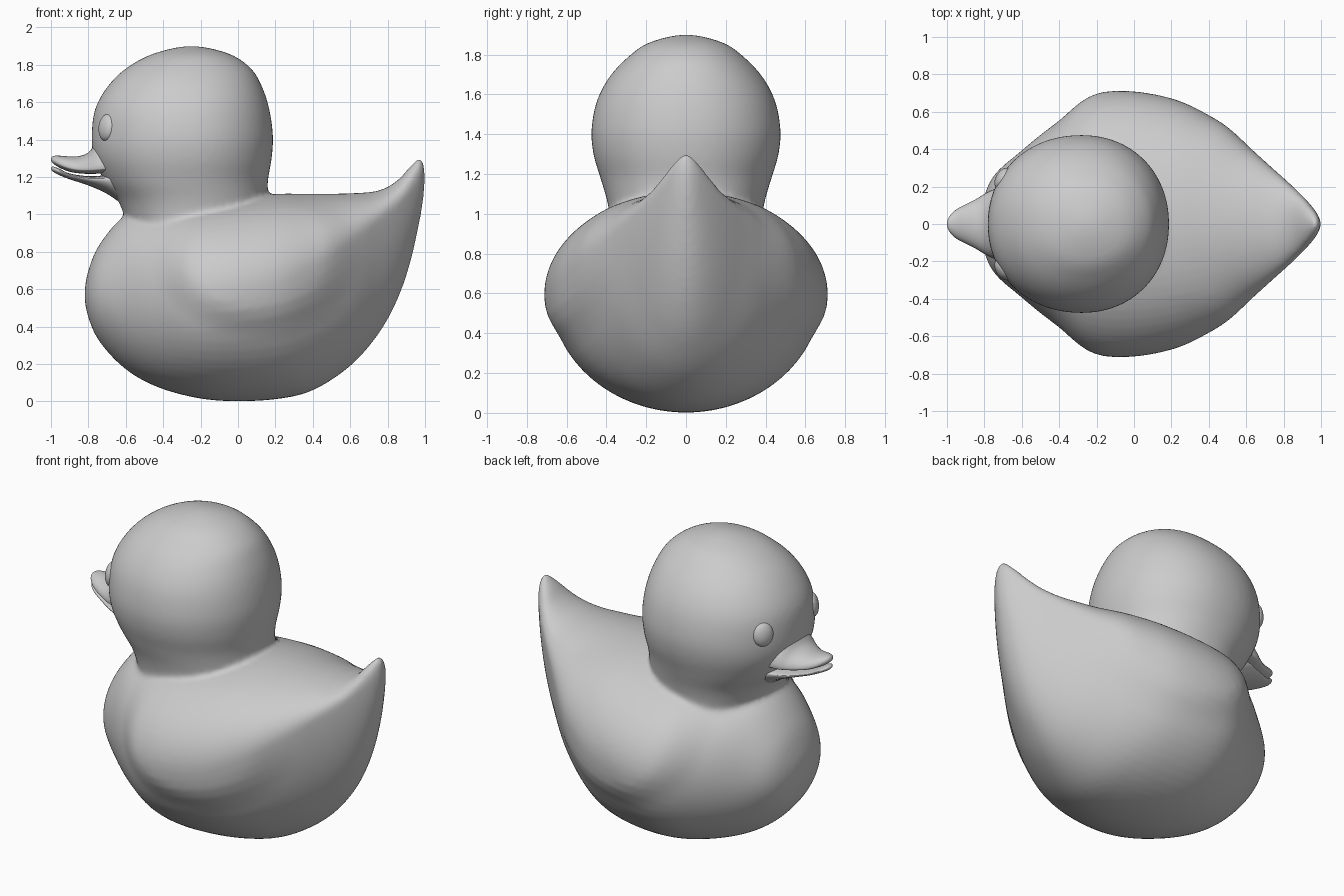
import bpy, bmesh, math
from mathutils import Vector

if "Cube" in bpy.data.objects:
    bpy.data.objects.remove(bpy.data.objects["Cube"])


def spline(p0, p1, p2, p3, t):
    return [0.5 * (2 * b + (c - a) * t + (2 * a - 5 * b + 4 * c - d) * t * t
                   + (3 * b - a - 3 * c + d) * t ** 3)
            for a, b, c, d in zip(p0, p1, p2, p3)]


def beyond(end, nxt):
    # mirrored neighbour rounds off a closed tip; open ends continue straight
    if end[3] == 0:
        return (nxt[0], nxt[2], nxt[1], -nxt[3], nxt[4])
    return tuple(2 * a - b for a, b in zip(end, nxt))


def loft(name, rows, upright=False, sides=64, steps=6, power=2.0):
    """rows: position, low, high, half width, widest point of each oval section"""
    pts = [beyond(rows[0], rows[1])] + list(rows) + [beyond(rows[-1], rows[-2])]
    stations = [spline(*pts[i:i + 4], s / steps)
                for i in range(len(rows) - 1) for s in range(steps)] + [rows[-1]]
    bm = bmesh.new()
    rings = []
    for pos, lo, hi, hw, mid in stations:
        ring = []
        for k in range(sides):
            a = 2 * math.pi * k / sides
            c, s = [math.copysign(abs(f) ** (2 / power), f) for f in (math.cos(a), math.sin(a))]
            h = mid + s * ((hi - mid) if s > 0 else (mid - lo))
            ring.append(bm.verts.new((h, c * hw, pos) if upright else (pos, c * hw, h)))
        rings.append(ring)
    for r, q in zip(rings, rings[1:]):
        for k in range(sides):
            n = (k + 1) % sides
            bm.faces.new((r[k], r[n], q[n], q[k]))
    bm.faces.new(rings[0])
    bm.faces.new(rings[-1])
    bmesh.ops.remove_doubles(bm, verts=bm.verts, dist=1e-5)
    bmesh.ops.recalc_face_normals(bm, faces=bm.faces)
    for f in bm.faces:
        f.smooth = True
    me = bpy.data.meshes.new(name)
    bm.to_mesh(me)
    bm.free()
    ob = bpy.data.objects.new(name, me)
    bpy.context.collection.objects.link(ob)
    return ob


# Body with upturned tail, lofted from breast to tail tip
body = loft("body", [
    (-.82, .57, .57, 0, .57), (-.80, .45, .70, .15, .57), (-.74, .32, .84, .27, .57),
    (-.61, .18, .99, .385, .57), (-.45, .085, 1.045, .515, .58), (-.25, .025, 1.07, .65, .59),
    (-.05, .002, 1.09, .68, .60), (.2, .012, 1.11, .64, .64), (.4, .06, 1.11, .55, .72),
    (.6, .19, 1.113, .42, .85), (.75, .36, 1.127, .29, .97), (.85, .54, 1.18, .20, 1.05),
    (.92, .74, 1.255, .13, 1.12), (.97, .96, 1.302, .07, 1.17), (.99, 1.08, 1.275, .035, 1.19),
    (1.0, 1.2, 1.2, 0, 1.2)])

# Low swelling on each side for the folded wings
for v in body.data.vertices:
    d = math.hypot((v.co.x - .1) / .52, (v.co.z - .8) / .42)
    t = max(0, min(1, (1.1 - d) / .4))
    v.co.y += math.copysign(.032 * t * t * (3 - 2 * t) * min(1, abs(v.co.y) / .35), v.co.y)

# Head and neck, lofted upwards
head = loft("head", [
    (.92, -.58, .17, .38, -.25), (1.0, -.61, .165, .385, -.25), (1.08, -.645, .16, .40, -.26),
    (1.18, -.715, .16, .43, -.28), (1.3, -.77, .18, .465, -.28), (1.42, -.782, .187, .475, -.28),
    (1.56, -.765, .168, .45, -.28), (1.68, -.70, .13, .39, -.28), (1.78, -.60, .07, .30, -.27),
    (1.86, -.45, -.05, .185, -.25), (1.9, -.25, -.25, 0, -.25)], upright=True, power=2.1)

# Fuse head and body into one skin with a soft neck crease
bpy.ops.object.select_all(action='DESELECT')
head.select_set(True)
body.select_set(True)
bpy.context.view_layer.objects.active = body
bpy.ops.object.join()
body.name = "body_and_head"
fuse = body.modifiers.new("fuse", 'REMESH')
fuse.mode = 'VOXEL'
fuse.voxel_size = .015
fuse.use_smooth_shade = True
soft = body.modifiers.new("soften", 'SMOOTH')
soft.factor = .5
soft.iterations = 8

# Beak halves, lofted from tip back into the head
loft("upper_beak", [
    (-1.0, 1.294, 1.294, 0, 1.294), (-.988, 1.272, 1.312, .04, 1.288),
    (-.95, 1.248, 1.314, .078, 1.268), (-.9, 1.228, 1.310, .105, 1.25),
    (-.85, 1.220, 1.312, .13, 1.241), (-.8, 1.217, 1.332, .16, 1.24),
    (-.75, 1.218, 1.39, .185, 1.243), (-.68, 1.222, 1.42, .20, 1.25),
    (-.6, 1.23, 1.42, .20, 1.255)], sides=40)
loft("lower_beak", [
    (-1.0, 1.245, 1.245, 0, 1.245), (-.988, 1.228, 1.256, .035, 1.243),
    (-.95, 1.208, 1.242, .068, 1.228), (-.9, 1.188, 1.219, .09, 1.208),
    (-.8, 1.155, 1.205, .14, 1.192), (-.7, 1.11, 1.209, .178, 1.19),
    (-.6, 1.04, 1.21, .18, 1.18)], sides=40)

# Eyes: flattened beads facing out of the head
for side, tag in ((-1, "right"), (1, "left")):
    out = Vector((-1.82, side * 1.09, .25))
    bpy.ops.mesh.primitive_uv_sphere_add(segments=32, ring_count=20, radius=1,
                                         location=(-.70, side * .243, 1.465))
    eye = bpy.context.object
    eye.name = tag + "_eye"
    eye.rotation_euler = out.to_track_quat('X', 'Z').to_euler()
    eye.scale = (.038, .063, .073)
    bpy.ops.object.shade_smooth()
